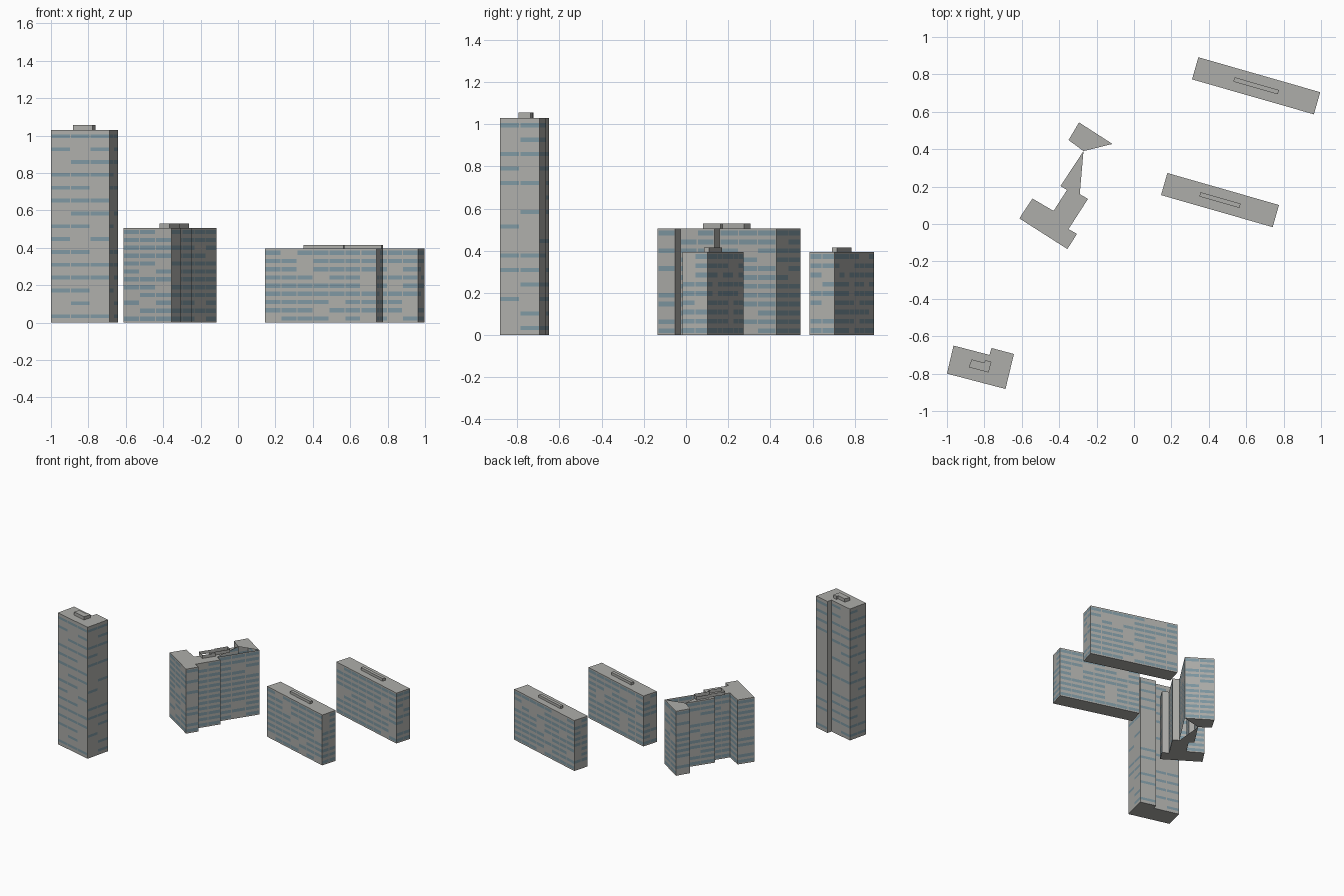
import bpy, bmesh, random
from math import radians
from mathutils import Matrix, Vector

random.seed(4)
if "Cube" in bpy.data.objects:
    bpy.data.objects.remove(bpy.data.objects["Cube"], do_unlink=True)


def material(name, rgb):
    m = bpy.data.materials.new(name)
    m.use_nodes = True
    m.diffuse_color = (*rgb, 1)
    m.node_tree.nodes["Principled BSDF"].inputs["Base Color"].default_value = (*rgb, 1)
    return m


CONCRETE = material("concrete grey", (0.42, 0.42, 0.40))
GLASS = material("window blue grey", (0.21, 0.31, 0.36))


def wall(bm, a, b, z0, z1, rows, bay, band, fill):
    """Flat wall from a to b, cut into a grid of bays with window bands."""
    a, b = Vector(a), Vector(b)
    length = (b - a).length
    if length < 0.06:
        rows = 0
    cols = max(1, int(length / bay + 0.6))
    gap = 0.003 / length
    us, vs = [0], [z0]
    if rows:
        for c in range(cols):
            us += [c / cols + gap, (c + 1) / cols - gap]
        step = (z1 - z0) / rows
        for r in range(rows):
            mid = z0 + (r + 0.5) * step
            vs += [mid - band / 2, mid + band / 2]
    us.append(1)
    vs.append(z1)
    for j in range(len(vs) - 1):
        for i in range(len(us) - 1):
            p, q = a.lerp(b, us[i]), a.lerp(b, us[i + 1])
            f = bm.faces.new([bm.verts.new((*pt, z)) for pt, z in
                              ((p, vs[j]), (q, vs[j]), (q, vs[j + 1]), (p, vs[j + 1]))])
            # odd cells of the grid are window openings
            if i % 2 and j % 2 and random.random() < fill:
                f.material_index = 1


def block(name, outline, z0, z1, rows=0, bay=0.1, band=0.02, fill=0.8, caps=None):
    """Extruded footprint (counter-clockwise) with windowed walls and flat caps."""
    bm = bmesh.new()
    for k, a in enumerate(outline):
        wall(bm, a, outline[(k + 1) % len(outline)], z0, z1, rows, bay, band, fill)
    for cap in ([outline] if caps is None else caps):
        bm.faces.new([bm.verts.new((*p, z1)) for p in cap])
        bm.faces.new([bm.verts.new((*p, z0)) for p in reversed(cap)])
    bmesh.ops.remove_doubles(bm, verts=bm.verts, dist=0.0002)
    mesh = bpy.data.meshes.new(name)
    bm.to_mesh(mesh)
    bm.free()
    mesh.materials.append(CONCRETE)
    mesh.materials.append(GLASS)
    obj = bpy.data.objects.new(name, mesh)
    bpy.context.collection.objects.link(obj)
    return obj


def rectangle(cx, cy, length, width, angle):
    rot = Matrix.Rotation(radians(angle), 2)
    return [Vector((cx, cy)) + rot @ Vector((sx * length / 2, sy * width / 2))
            for sx, sy in ((-1, -1), (1, -1), (1, 1), (-1, 1))]


# Two long slab buildings, each with a narrow roof strip
for name, cx, cy, length, strip in (("back_slab", 0.653, 0.739, 0.678, 0.247),
                                    ("front_slab", 0.46, 0.128, 0.621, 0.223)):
    block(name, rectangle(cx, cy, length, 0.123, -16), 0, 0.395,
          rows=9, bay=0.085, band=0.023, fill=0.85)
    block(name + "_roof_strip", rectangle(cx, cy, strip, 0.024, -16), 0.395, 0.415)

# Tall tower with a notched rear and a small roof house
block("tower", [(-1.0, -0.80), (-0.687, -0.882), (-0.642, -0.695),
                (-0.762, -0.663), (-0.773, -0.70), (-0.965, -0.65)],
      0, 1.03, rows=15, fill=0.78)
block("tower_roof_house", [(-0.883, -0.766), (-0.778, -0.794), (-0.762, -0.737),
                           (-0.795, -0.728), (-0.80, -0.742), (-0.868, -0.724)],
      1.03, 1.055)

# Stepped building; its roof is open over one triangle beside the north wing
south = [(-0.613, 0.03), (-0.356, -0.134), (-0.305, -0.053), (-0.35, -0.027),
         (-0.246, 0.134), (-0.29, 0.16)]
north = [(-0.115, 0.428), (-0.294, 0.543), (-0.35, 0.449), (-0.27, 0.39)]
west = [(-0.393, 0.203), (-0.358, 0.182), (-0.43, 0.07), (-0.543, 0.136)]
block("stepped_building", south + north + west, 0, 0.505,
      rows=12, bay=0.095, band=0.023, fill=0.85,
      caps=[south + north[3:] + west, north])

# Open-topped screen wall on the stepped roof
block("roof_screen", [(-0.42, 0.115), (-0.365, 0.08), (-0.31, 0.163), (-0.327, 0.174),
                      (-0.261, 0.274), (-0.303, 0.305), (-0.358, 0.218), (-0.352, 0.214)],
      0.505, 0.53, caps=[])
